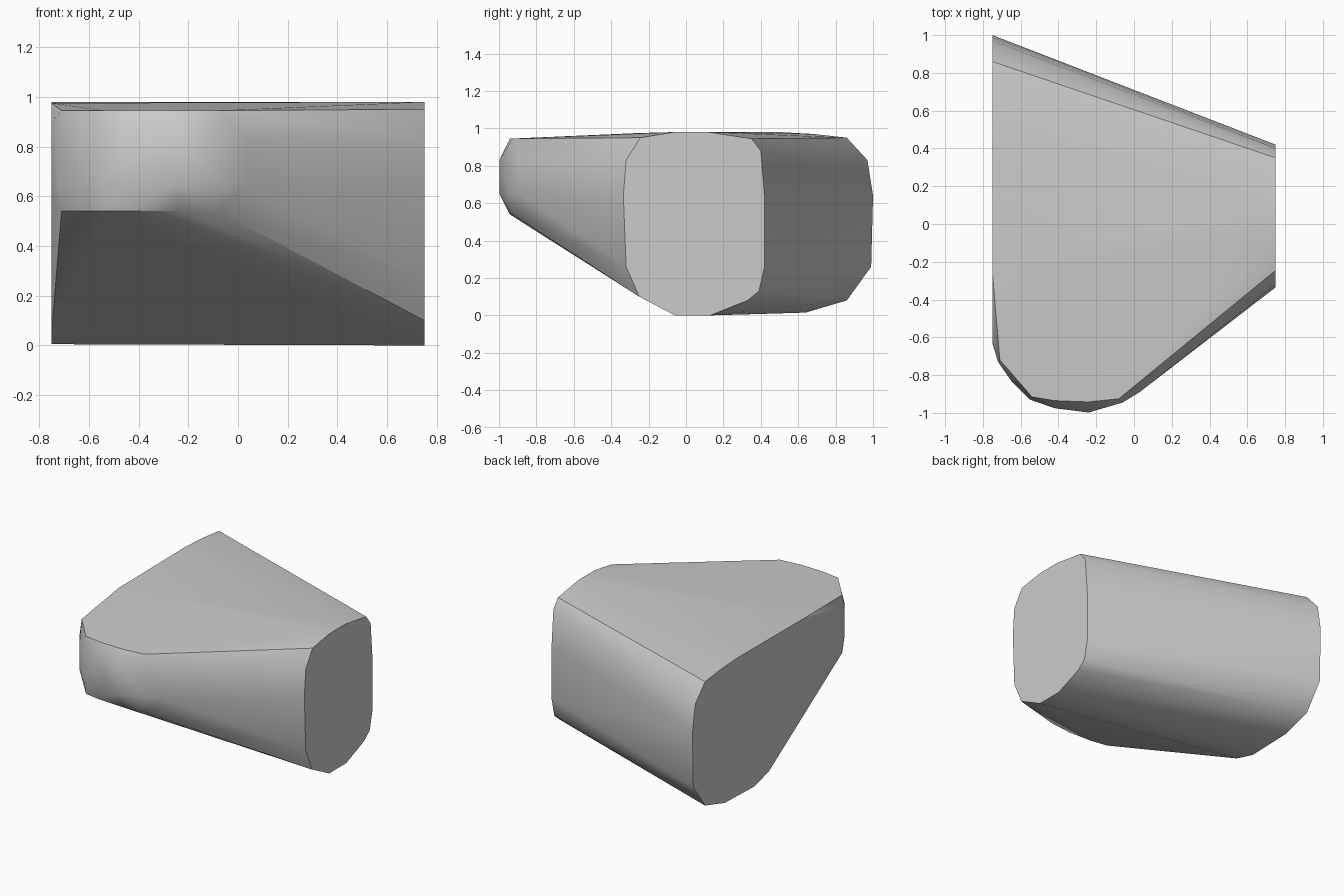
import bpy
import bmesh
import math

if "Cube" in bpy.data.objects:
    bpy.data.objects.remove(bpy.data.objects["Cube"], do_unlink=True)

# Single plain grey finish
grey = bpy.data.materials.new("plain grey")
grey.use_nodes = True
color = (0.6, 0.6, 0.6, 1)
grey.diffuse_color = color
grey.node_tree.nodes["Principled BSDF"].inputs["Base Color"].default_value = color

HALF_WIDTH = 0.75

# Narrow end outline (y, z)
narrow_end = [(-.06, 0), (-.25, .1), (-.32, .26), (-.335, .64), (-.32, .83),
              (-.245, .95), (-.06, .98), (.12, .98), (.35, .945), (.4, .88),
              (.42, .63), (.42, .26), (.39, .13), (.33, .08), (.13, 0)]

# Broad end outline (y, z), sloping up underneath toward the nose
broad_end = [(.64, .015), (.86, .08), (.99, .26), (1, .64), (.97, .83),
             (.86, .95), (.68, .97), (.5, .98), (-.25, .975), (-.63, .9),
             (-.63, .6), (.15, .05), (.31, .005)]

# Rounded nose: widest plan outline, and the tighter rim above and below (x, y)
nose_belly = [(-.72, -.73), (-.65, -.83), (-.55, -.93), (-.42, -.975),
              (-.24, -.998), (-.06, -.945), (.03, -.89)]
nose_rim = [(-.71, -.72), (-.54, -.915), (-.42, -.935), (-.24, -.942), (-.08, -.925)]

points = [(HALF_WIDTH, y, z) for y, z in narrow_end]
points += [(-HALF_WIDTH, y, z) for y, z in broad_end]
points += [(x, y, z) for x, y in nose_belly for z in (.65, .83)]
points += [(x, y, z) for x, y in nose_rim for z in (.54, .945)]

# Stretch one taut skin around the two ends and the nose
bm = bmesh.new()
for p in points:
    bm.verts.new(p)
hull = bmesh.ops.convex_hull(bm, input=bm.verts[:])
bmesh.ops.delete(bm, geom=[v for v in bm.verts if not v.link_faces], context='VERTS')
bmesh.ops.dissolve_limit(bm, angle_limit=math.radians(0.5),
                         verts=bm.verts[:], edges=bm.edges[:])
bmesh.ops.recalc_face_normals(bm, faces=bm.faces[:])

mesh = bpy.data.meshes.new("wedge_body")
bm.to_mesh(mesh)
bm.free()
mesh.materials.append(grey)
body = bpy.data.objects.new("wedge_body", mesh)
bpy.context.collection.objects.link(body)

# Smooth rounded sides, crisp end caps
bpy.ops.object.select_all(action='DESELECT')
body.select_set(True)
bpy.context.view_layer.objects.active = body
bpy.ops.object.shade_smooth_by_angle(angle=math.radians(30))
